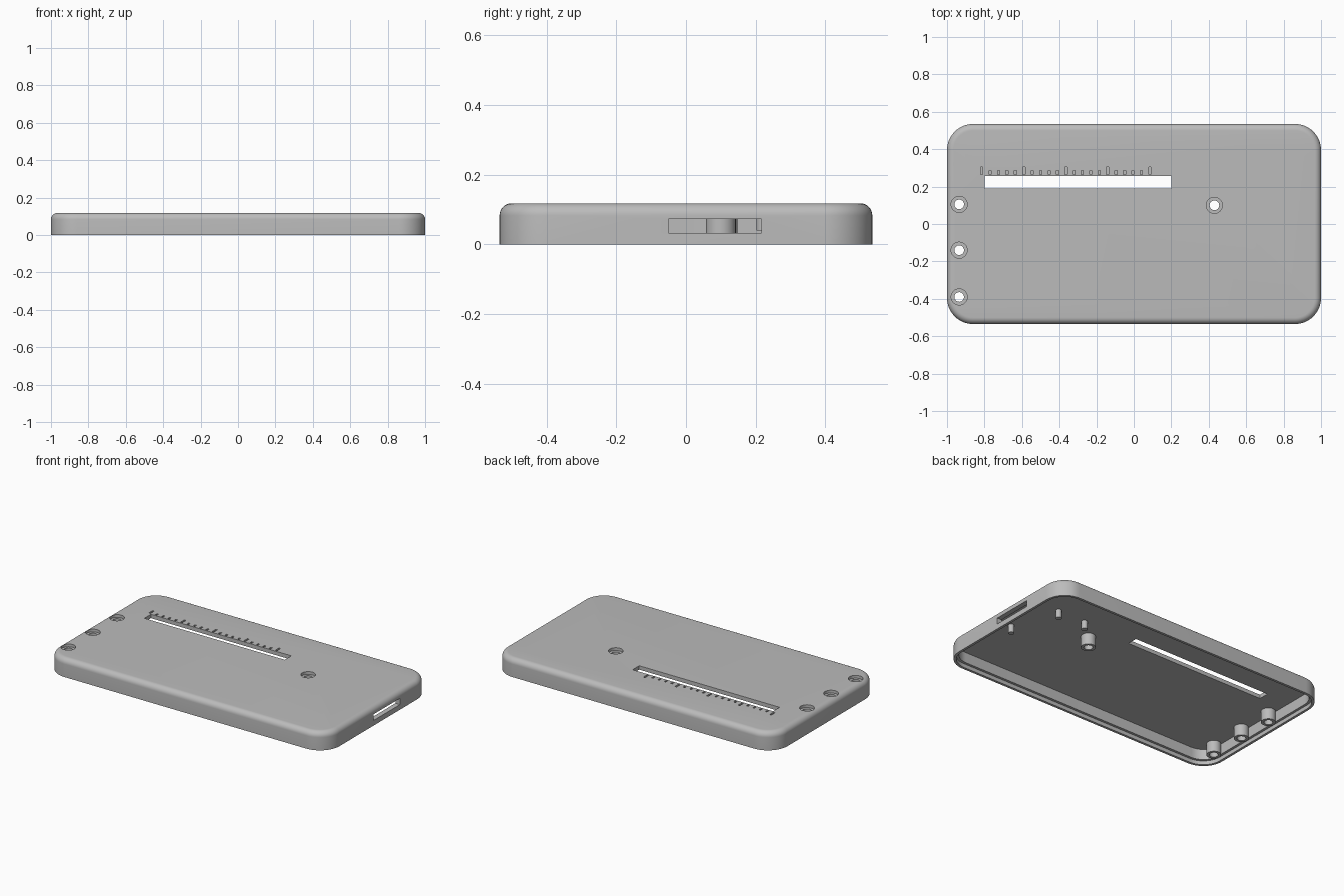
import bpy
import bmesh
from math import cos, sin, pi, radians

cube = bpy.data.objects.get("Cube")
if cube:
    bpy.data.objects.remove(cube, do_unlink=True)

HALF_X, HALF_Y, HEIGHT, CORNER = 1.0, 0.535, 0.118, 0.14
FILLET, WALL, LIP, LIP_Z = 0.035, 0.032, 0.016, 0.025
CEILING = HEIGHT - 0.025
POSTS = [(-0.935, 0.105), (-0.935, -0.14), (-0.935, -0.39), (0.43, 0.1)]
PEGS = [(0.86, -0.09), (0.76, 0.22), (0.56, 0.22)]

grey = bpy.data.materials.new("plain grey")
grey.use_nodes = True
colour = (0.5, 0.5, 0.5, 1)
grey.diffuse_color = colour
grey.node_tree.nodes["Principled BSDF"].inputs["Base Color"].default_value = colour


def make_object(name, bm):
    bmesh.ops.recalc_face_normals(bm, faces=bm.faces)
    mesh = bpy.data.meshes.new(name)
    bm.to_mesh(mesh)
    bm.free()
    mesh.materials.append(grey)
    obj = bpy.data.objects.new(name, mesh)
    bpy.context.collection.objects.link(obj)
    return obj


def smooth(obj):
    bpy.ops.object.select_all(action="DESELECT")
    obj.select_set(True)
    bpy.context.view_layer.objects.active = obj
    bpy.ops.object.shade_smooth_by_angle(angle=radians(30))


def rounded_ring(bm, inset, z, steps=12):
    r = CORNER - inset
    cx, cy = HALF_X - CORNER, HALF_Y - CORNER
    ring = []
    for k, (sx, sy) in enumerate([(1, 1), (-1, 1), (-1, -1), (1, -1)]):
        for i in range(steps + 1):
            a = (k + i / steps) * pi / 2
            ring.append(bm.verts.new((sx * cx + r * cos(a), sy * cy + r * sin(a), z)))
    return ring


def bridge(bm, a, b):
    for i in range(len(a)):
        j = (i + 1) % len(a)
        bm.faces.new((a[i], a[j], b[j], b[i]))


def add_box(bm, x0, x1, y0, y1, z0, z1):
    verts = bmesh.ops.create_cube(bm, size=1)["verts"]
    bmesh.ops.scale(bm, vec=(x1 - x0, y1 - y0, z1 - z0), verts=verts)
    bmesh.ops.translate(bm, vec=((x0 + x1) / 2, (y0 + y1) / 2, (z0 + z1) / 2), verts=verts)


def add_cylinder(bm, x, y, r, z0, z1, sides=32):
    verts = bmesh.ops.create_cone(bm, cap_ends=True, segments=sides, radius1=r,
                                  radius2=r, depth=z1 - z0)["verts"]
    bmesh.ops.translate(bm, vec=(x, y, (z0 + z1) / 2), verts=verts)


# Hollow cover: ceiling, inner wall, stepped rim, outer wall, rounded top edge
bm = bmesh.new()
profile = [(WALL, CEILING), (WALL, LIP_Z), (LIP, LIP_Z), (LIP, 0), (0, 0)]
for i in range(9):
    a = i / 8 * pi / 2
    profile.append((FILLET * (1 - cos(a)), HEIGHT - FILLET * (1 - sin(a))))
rings = [rounded_ring(bm, inset, z) for inset, z in profile]
for a, b in zip(rings, rings[1:]):
    bridge(bm, a, b)
bm.faces.new(rings[0])
bm.faces.new(rings[-1])
cover = make_object("cover", bm)

# Cutters: long window, side port, ruler ticks, screw recesses
windows = bmesh.new()
add_box(windows, -0.8, 0.2, 0.19, 0.257, 0.08, 0.2)
add_box(windows, 0.9, 1.1, -0.05, 0.217, 0.033, 0.073)
for i in range(21):
    x = -0.815 + 0.045 * i
    add_box(windows, x - 0.006, x + 0.006, 0.265,
            0.305 if i % 5 == 0 else 0.285, HEIGHT - 0.01, 0.2)
recesses = bmesh.new()
holes = bmesh.new()
for x, y in POSTS:
    add_cylinder(recesses, x, y, 0.043, HEIGHT - 0.018, 0.2)
    add_cylinder(holes, x, y, 0.026, 0.05, 0.2, 16)

cutters = [make_object(n, b) for n, b in
           [("window_cutter", windows), ("recess_cutter", recesses), ("hole_cutter", holes)]]
for cutter in cutters:
    cutter.hide_render = True
    mod = cover.modifiers.new(cutter.name, "BOOLEAN")
    mod.operation = "DIFFERENCE"
    mod.solver = "EXACT"
    mod.object = cutter
bpy.context.view_layer.update()
graph = bpy.context.evaluated_depsgraph_get()
cut_mesh = bpy.data.meshes.new_from_object(cover.evaluated_get(graph))
cover.modifiers.clear()
cover.data = cut_mesh
for cutter in cutters:
    bpy.data.objects.remove(cutter, do_unlink=True)
smooth(cover)

# Tubular screw posts under the recesses
for n, (x, y) in enumerate(POSTS, 1):
    bm = bmesh.new()
    loops = []
    for r, z in [(0.043, CEILING + 0.002), (0.043, 0.02), (0.026, 0.02), (0.026, CEILING + 0.002)]:
        loops.append([bm.verts.new((x + r * cos(i * pi / 16), y + r * sin(i * pi / 16), z))
                      for i in range(32)])
    for i in range(4):
        bridge(bm, loops[i], loops[(i + 1) % 4])
    smooth(make_object(f"screw_post_{n}", bm))

# Small locating pegs
for n, (x, y) in enumerate(PEGS, 1):
    bm = bmesh.new()
    add_cylinder(bm, x, y, 0.018, 0.04, CEILING + 0.002, 24)
    smooth(make_object(f"locating_peg_{n}", bm))
